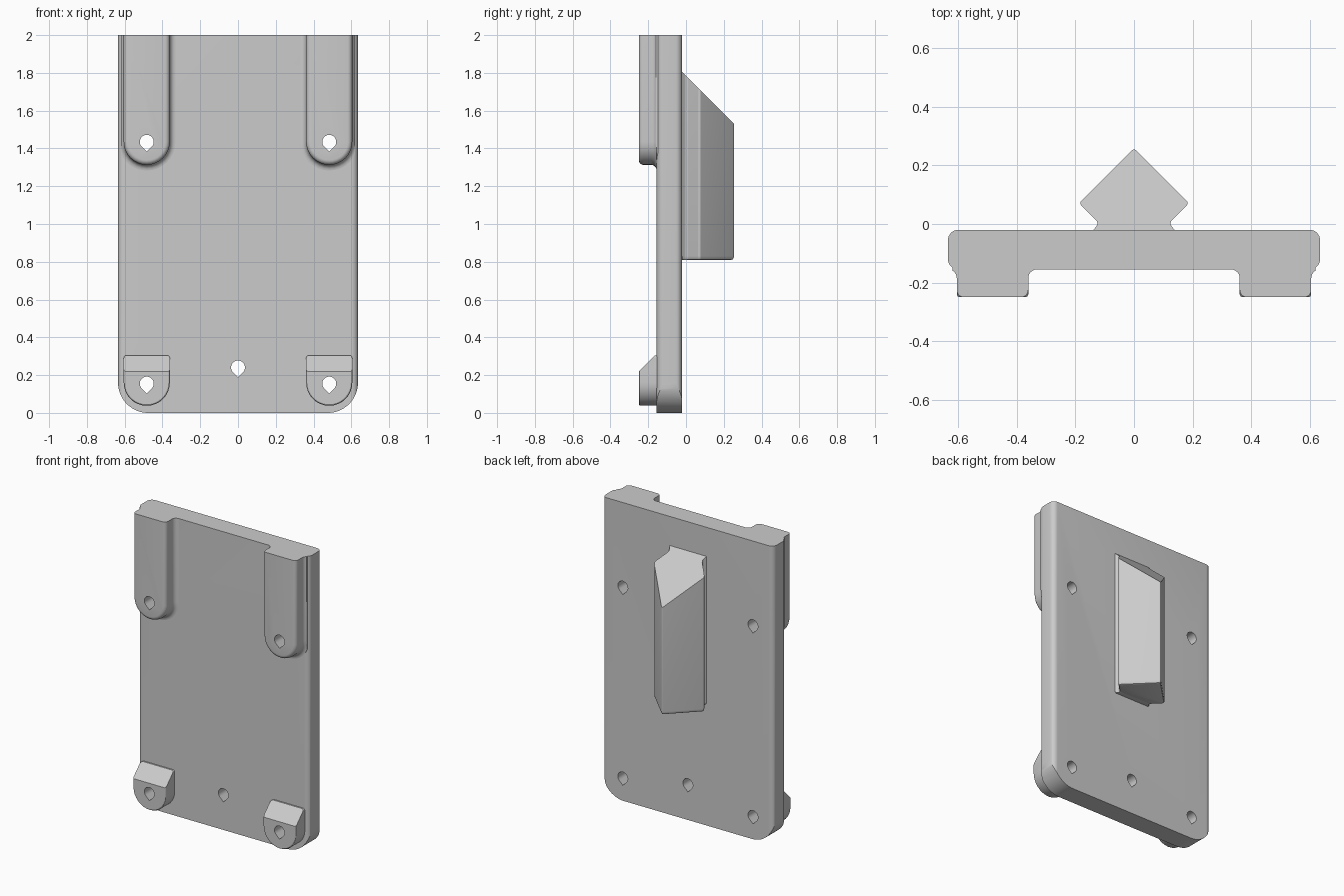
import bpy, bmesh, math
from mathutils import Vector

if "Cube" in bpy.data.objects:
    bpy.data.objects.remove(bpy.data.objects["Cube"])

grey = bpy.data.materials.new("plain_grey")
grey.use_nodes = True
colour = (0.6, 0.6, 0.6, 1)
grey.diffuse_color = colour
grey.node_tree.nodes["Principled BSDF"].inputs["Base Color"].default_value = colour

WIDTH, FRONT, BACK, HEIGHT = 0.635, -0.155, -0.02, 2.0
POST_X, POST_R, POST_FRONT = 0.483, 0.122, -0.25
RAIL_Z, PAD_Z = 1.435, 0.16


def rounded(corners, steps=8):
    """Outline through (u, v, radius) corners, each replaced by an arc."""
    out = []
    for i, (u, v, r) in enumerate(corners):
        p = Vector((u, v))
        a = (Vector(corners[i - 1][:2]) - p).normalized()
        b = (Vector(corners[(i + 1) % len(corners)][:2]) - p).normalized()
        if r == 0:
            out.append(p)
            continue
        half = a.angle(b) / 2
        centre = p + (a + b).normalized() * r / math.sin(half)
        start = p + a * r / math.tan(half) - centre
        end = p + b * r / math.tan(half) - centre
        sweep = math.pi - 2 * half
        for k in range(steps + 1):
            t = k / steps
            out.append(centre + (start * math.sin((1 - t) * sweep)
                                 + end * math.sin(t * sweep)) / math.sin(sweep))
    return out


def loft(name, rings, cut=None):
    """Skin equal rings of 3D points, cap the ends, optionally slice by a plane."""
    bm = bmesh.new()
    loops = [[bm.verts.new(p) for p in ring] for ring in rings]
    n = len(loops[0])
    for lo, hi in zip(loops, loops[1:]):
        for i in range(n):
            j = (i + 1) % n
            bm.faces.new((lo[i], lo[j], hi[j], hi[i]))
    bm.faces.new(loops[0])
    bm.faces.new(loops[-1])
    bmesh.ops.remove_doubles(bm, verts=bm.verts, dist=0.0005)
    if cut:
        geom = bm.verts[:] + bm.edges[:] + bm.faces[:]
        bmesh.ops.bisect_plane(bm, geom=geom, plane_co=cut[0], plane_no=cut[1],
                               clear_outer=True)
        bmesh.ops.holes_fill(bm, edges=[e for e in bm.edges if e.is_boundary])
    bmesh.ops.recalc_face_normals(bm, faces=bm.faces)
    mesh = bpy.data.meshes.new(name)
    bm.to_mesh(mesh)
    bm.free()
    mesh.materials.append(grey)
    obj = bpy.data.objects.new(name, mesh)
    bpy.context.collection.objects.link(obj)
    return obj


def upright(outline, y):
    return [(u, y, v) for u, v in outline]


def level(outline, z):
    return [(u, v, z) for u, v in outline]


def boolean(obj, tool, operation):
    mod = obj.modifiers.new(operation.lower(), 'BOOLEAN')
    mod.object, mod.operation, mod.solver = tool, operation, 'EXACT'
    bpy.context.view_layer.update()
    graph = bpy.context.evaluated_depsgraph_get()
    mesh = bpy.data.meshes.new_from_object(obj.evaluated_get(graph))
    obj.modifiers.clear()
    obj.data = mesh


def teardrop(x, z, r=0.037):
    """Through-hole cutter with its point downwards."""
    arc = [math.radians(-45 + 270 * k / 20) for k in range(21)]
    pts = [(x + r * math.cos(a), z + r * math.sin(a)) for a in arc]
    pts.append((x, z - r * math.sqrt(2)))
    return loft("hole_cutter", [upright(pts, -0.4), upright(pts, 0.1)])


def post_outline(x, grow, bottom, top, top_r):
    w = POST_R + grow
    pts = rounded([(x - w, top, top_r), (x - w, bottom - w, w * 0.999),
                   (x + w, bottom - w, w * 0.999), (x + w, top, top_r)])
    return [(max(-0.62, min(0.62, u)), v) for u, v in pts]


# Back plate: rounded long edges, rounded bottom corners
section = rounded([(-WIDTH, FRONT, 0.035), (WIDTH, FRONT, 0.035),
                   (WIDTH, BACK, 0.035), (-WIDTH, BACK, 0.035)])
plate = loft("back_plate", [level(section, 0), level(section, HEIGHT)])
shape = rounded([(-WIDTH, 0, 0.16), (WIDTH, 0, 0.16), (WIDTH, 3, 0), (-WIDTH, 3, 0)], 16)
trim = loft("corner_cutter", [upright(shape, -0.4), upright(shape, 0.1)])
boolean(plate, trim, 'INTERSECT')
bpy.data.objects.remove(trim)
parts = [plate]

# Wall profile of a rail: (y, growth) from the soft front rim to the base fillet
rail_wall = []
for k in range(6):
    a = math.radians(18 * k)
    rail_wall.append((POST_FRONT + 0.025 * (1 - math.sin(a)), -0.025 * (1 - math.cos(a))))
rail_wall.reverse()
for k in range(7):
    a = math.radians(15 * k)
    rail_wall.append((FRONT - 0.03 + 0.03 * math.sin(a), 0.03 * (1 - math.cos(a))))
rail_wall.append((FRONT + 0.04, 0.03))
pad_wall = [(POST_FRONT, -0.008), (POST_FRONT + 0.003, -0.003),
            (POST_FRONT + 0.009, 0), (FRONT + 0.04, 0)]

holes = [teardrop(0, 0.24)]
for side, x in (("right", -POST_X), ("left", POST_X)):
    # Long upper rail, open at the top
    rail = loft(side + "_upper_rail",
                [upright(post_outline(x, g, RAIL_Z, HEIGHT, 0), y) for y, g in rail_wall])
    # Short lower pad with a sloped top
    pad = loft(side + "_lower_pad",
               [upright(post_outline(x, g, PAD_Z, 0.305, 0.015), y) for y, g in pad_wall],
               cut=((0, POST_FRONT, 0.22), (0, -1, 1)))
    parts += [rail, pad]
    holes += [teardrop(x, RAIL_Z), teardrop(x, PAD_Z - 0.005)]
    boolean(rail, holes[-2], 'DIFFERENCE')
    boolean(pad, holes[-1], 'DIFFERENCE')

# Screw holes through the plate
for hole in holes:
    boolean(plate, hole, 'DIFFERENCE')
    bpy.data.objects.remove(hole)

# Dovetail tongue on the back with a sloped top and softened bottom
half = [(0.14, -0.06, 0), (0.138, -0.02, 0), (0.12, 0.003, 0.015), (0.188, 0.071, 0.012)]
tongue = rounded(half + [(0, 0.258, 0.01)] + [(-u, v, r) for u, v, r in reversed(half)])
rings = []
for z, s in ((0.81, 0.92), (0.813, 0.965), (0.819, 0.99), (0.83, 1), (2.2, 1)):
    rings.append(level([(u * s, 0.08 + (v - 0.08) * s) for u, v in tongue], z))
parts.append(loft("dovetail_tongue", rings, cut=((0, BACK, 1.805), (0, 1, 1))))

# Smooth rounded edges, keep the hard ones
bpy.ops.object.select_all(action='DESELECT')
for obj in parts:
    obj.select_set(True)
bpy.context.view_layer.objects.active = plate
bpy.ops.object.shade_smooth_by_angle(angle=math.radians(30))
